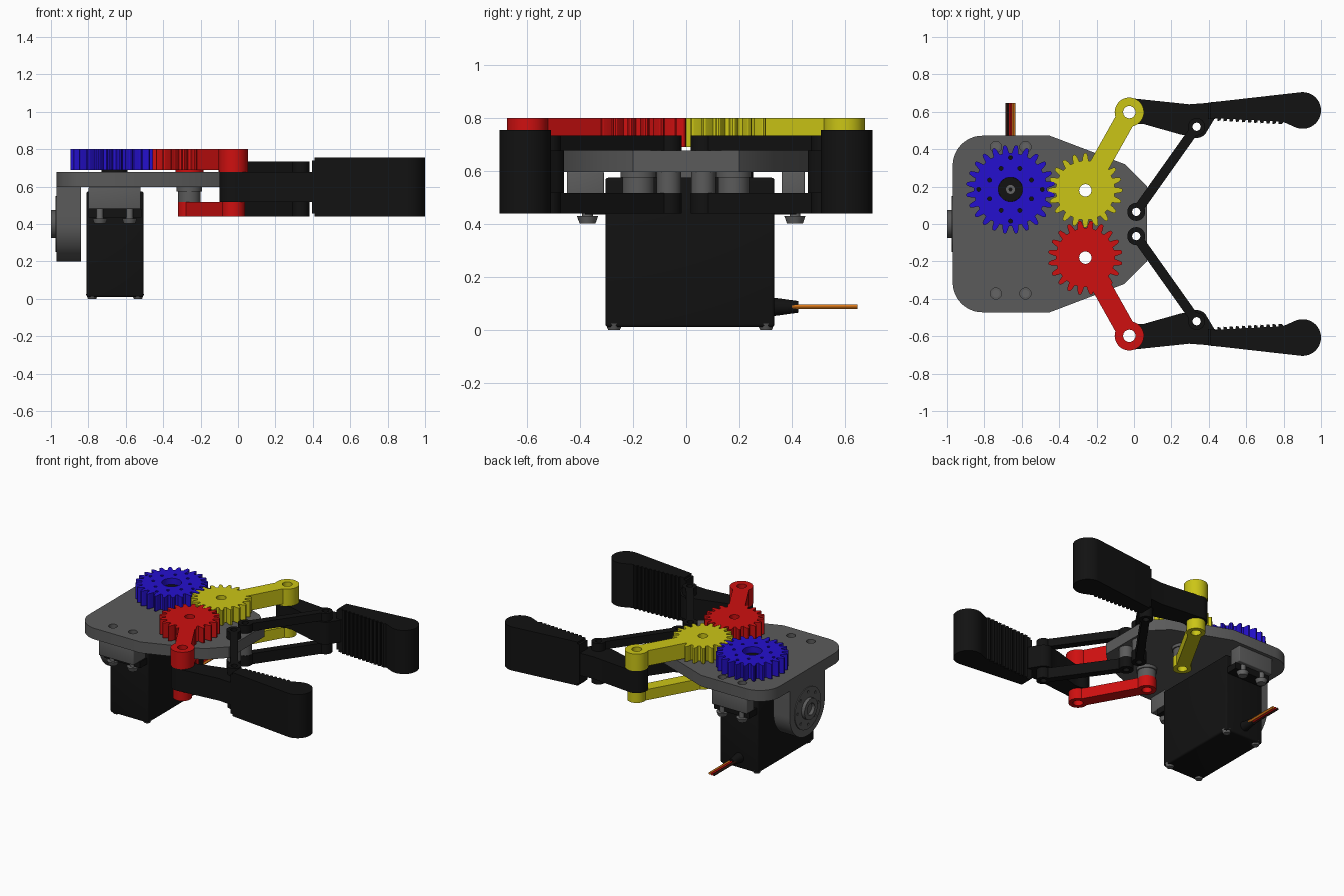
import bpy, bmesh, math
from math import sin, cos, pi, radians
from mathutils import Matrix, Vector

if "Cube" in bpy.data.objects:
    bpy.data.objects.remove(bpy.data.objects["Cube"])

SCENE = bpy.context.scene.collection


def material(name, rgb):
    m = bpy.data.materials.new(name)
    m.diffuse_color = (*rgb, 1)
    m.use_nodes = True
    m.node_tree.nodes["Principled BSDF"].inputs["Base Color"].default_value = m.diffuse_color
    return m


BLACK = material("black plastic", (0.006, 0.006, 0.006))
GREY = material("grey plastic", (0.105, 0.105, 0.105))
STEEL = material("screw grey", (0.13, 0.13, 0.13))
BLUE = material("blue", (0.018, 0.005, 0.62))
YELLOW = material("yellow", (0.60, 0.56, 0.008))
RED = material("red", (0.62, 0.005, 0.005))
ORANGE = material("orange", (0.75, 0.2, 0.01))
BROWN = material("dark brown", (0.03, 0.01, 0.006))

# ---------- helpers ----------
TO_X = Matrix(((0, 0, 1, 0), (1, 0, 0, 0), (0, 1, 0, 0), (0, 0, 0, 1)))  # (u,v,w) -> (y,z,x)


def finish(name, bm, mat, matrix=None):
    if matrix:
        bm.transform(matrix)
    bmesh.ops.recalc_face_normals(bm, faces=bm.faces)
    for f in bm.faces:
        f.smooth = True
    me = bpy.data.meshes.new(name)
    bm.to_mesh(me)
    bm.free()
    me.set_sharp_from_angle(angle=radians(30))
    me.materials.clear()
    me.materials.append(mat)
    ob = bpy.data.objects.new(name, me)
    SCENE.objects.link(ob)
    return ob


def prism(name, loops, z0, z1, mat, matrix=None):
    """Extrude the first outline, the other loops being holes."""
    cu = bpy.data.curves.new(name, 'CURVE')
    cu.dimensions, cu.fill_mode, cu.extrude = '2D', 'BOTH', (z1 - z0) / 2
    for loop in loops:
        sp = cu.splines.new('POLY')
        sp.points.add(len(loop) - 1)
        for p, c in zip(sp.points, loop):
            p.co = (c[0], c[1], 0, 1)
        sp.use_cyclic_u = True
    tmp = bpy.data.objects.new("tmp", cu)
    SCENE.objects.link(tmp)
    dg = bpy.context.evaluated_depsgraph_get()
    me = bpy.data.meshes.new_from_object(tmp.evaluated_get(dg))
    bm = bmesh.new()
    bm.from_mesh(me)
    bpy.data.objects.remove(tmp)
    bpy.data.curves.remove(cu)
    bpy.data.meshes.remove(me)
    bmesh.ops.remove_doubles(bm, verts=bm.verts, dist=1e-5)
    bm.transform(Matrix.Translation((0, 0, (z0 + z1) / 2)))
    return finish(name, bm, mat, matrix)


def arc(c, r, a0, a1, n=16):
    return [(c[0] + r * cos(a0 + (a1 - a0) * i / n), c[1] + r * sin(a0 + (a1 - a0) * i / n))
            for i in range(n + 1)]


def circle(c, r, n=32):
    return arc(c, r, 0, 2 * pi, n)[:-1]


def dogbone(p, q, rp, rq, h):
    """Outline of a bar of half width h with round ends."""
    a = math.atan2(q[1] - p[1], q[0] - p[0])
    fp, fq = math.asin(h / rp), math.asin(h / rq)
    return arc(p, rp, a + fp, a + 2 * pi - fp, 28) + arc(q, rq, a + pi + fq, a + 3 * pi - fq, 28)


def gear(c, teeth, root, tip, phase):
    pts, step = [], 2 * pi / teeth
    for i in range(teeth):
        for f, r in ((-.34, root), (-.25, root + (tip - root) * .5), (-.15, tip - .004), (-.07, tip),
                     (.07, tip), (.15, tip - .004), (.25, root + (tip - root) * .5), (.34, root)):
            a = phase + (i + f) * step
            pts.append((c[0] + r * cos(a), c[1] + r * sin(a)))
    return pts


def box(name, x, y, z, mat, bevel=0.0):
    bm = bmesh.new()
    bmesh.ops.create_cube(bm, size=1)
    size, mid = [[f(a) for a in (x, y, z)] for f in (lambda a: a[1] - a[0], lambda a: sum(a) / 2)]
    bm.transform(Matrix.Translation(mid) @ Matrix.Diagonal((*size, 1)))
    if bevel:
        bmesh.ops.bevel(bm, geom=bm.edges[:], offset=bevel, segments=3, affect='EDGES', profile=.5)
    return finish(name, bm, mat)


def rod(name, a, b, ra, rb, mat, n=24):
    a, b = Vector(a), Vector(b)
    bm = bmesh.new()
    bmesh.ops.create_cone(bm, cap_ends=True, segments=n, radius1=ra, radius2=rb, depth=(b - a).length)
    rot = (b - a).to_track_quat('Z', 'Y').to_matrix().to_4x4()
    return finish(name, bm, mat, Matrix.Translation((a + b) / 2) @ rot)


# ---------- base plate ----------
GX, GY = -0.26, 0.18            # arm gear axis
SERVO = (-0.66, 0.185)          # drive axis
SCREWS = [(x, y) for x in (-.738, -.58) for y in (-.372, .412)]
half = [(.07, .20), (-.05, .32), (-.45, .472)] + arc((-.81, .312), .16, pi / 2, pi, 12)
outline = half + [(x, -y) for x, y in reversed(half)]
holes = [circle(s, .03, 20) for s in SCREWS] + [circle(SERVO, .09)]
for s in (1, -1):
    holes += [circle((GX, s * GY), .033), circle((.012, s * .065), .022, 20)]
prism("base_plate", [outline] + holes, .597, .677, GREY)

# wrist bracket hanging from the back edge, with its bearing
tab = [(.2, .60)] + arc((0, .4), .2, 0, -pi, 28) + [(-.2, .60)]
prism("wrist_bracket", [tab], -.97, -.84, GREY, TO_X)
prism("bearing_ring", [circle((0, .4), .15)] +
      [circle((.118 * cos(k * pi / 4), .4 + .118 * sin(k * pi / 4)), .01, 10) for k in range(8)],
      -.976, -.965, GREY, TO_X)
prism("bearing_hub", [circle((0, .4), .075), circle((0, .4), .042)], -1.0, -.97, GREY, TO_X)

# ---------- servo motor ----------
box("servo_body", (-.81, -.505), (-.305, .335), (.01, .575), BLACK, .012)
box("servo_ears", (-.80, -.515), (-.382, .418), (.435, .48), BLACK)
box("mount_block_front", (-.80, -.52), (-.45, -.31), (.48, .598), GREY, .006)
box("mount_block_rear", (-.80, -.52), (.362, .45), (.48, .598), GREY, .006)
for x, y in SCREWS:
    rod("mount_screw_shank", (x, y, .42), (x, y, .60), .02, .02, STEEL)
    rod("mount_screw_head", (x, y, .402), (x, y, .43), .03, .04, STEEL)
for x in (-.78, -.535):
    for y in (-.272, .303):
        rod("case_screw", (x, y, 0), (x, y, .025), .022, .033, STEEL)
rod("servo_shaft", (*SERVO, .57), (*SERVO, .70), .07, .07, BLACK)

# cable
rod("strain_relief", (-.66, .33, .087), (-.66, .425, .087), .035, .022, BLACK)
for dx, m in ((-.017, BROWN), (0, RED), (.017, ORANGE)):
    rod("cable_wire", (-.66 + dx, .40, .087), (-.66 + dx, .648, .087), .009, .009, m, 12)

# ---------- drive gear ----------
dots = [(d * cos(k * pi / 2) - t * sin(k * pi / 2), d * sin(k * pi / 2) + t * cos(k * pi / 2))
        for k in range(4) for d, t in ((.112, -.05), (.112, .05), (.17, 0))]
prism("drive_gear", [gear(SERVO, 24, .195, .237, pi / 24), circle(SERVO, .065)] +
      [circle((SERVO[0] + x, SERVO[1] + y), .011, 10) for x, y in dots], .69, .80, BLUE)
prism("servo_horn", [circle(SERVO, .18), circle(SERVO, .02, 16)], .695, .70, BLACK)
prism("horn_hub", [circle(SERVO, .0645), circle(SERVO, .02, 16)], .677, .755, BLACK)
prism("horn_screw", [circle(SERVO, .024, 20), circle(SERVO, .009, 6)], .72, .76, STEEL)

# ---------- two mirrored jaws ----------
for s, side, col in ((1, "left", YELLOW), (-1, "right", RED)):
    axis, elbow = (GX, s * GY), (-.025, s * .598)
    inner, knuckle = (.012, s * .065), (.335, s * .52)
    bore = circle(axis, .033)
    pin = circle(elbow, .033)

    # toothed arm on top, plain arm below
    prism(side + "_arm_gear", [gear(axis, 20, .158, .199, 0 if s > 0 else pi / 20), bore], .69, .80, col)
    prism(side + "_upper_arm", [dogbone(axis, elbow, .13, .078, .053), bore, pin], .69, .80, col)
    prism(side + "_gear_hub", [circle(axis, .075), bore], .677, .69, col)
    prism(side + "_elbow_hub", [circle(elbow, .078), pin], .677, .69, col)
    prism(side + "_lower_arm", [dogbone(axis, elbow, .062, .062, .045), bore, pin], .44, .517, col)

    # standoffs under the plate
    prism(side + "_arm_post", [circle(axis, .06), bore], .517, .60, GREY)
    prism(side + "_arm_post_collar", [circle(axis, .068), bore], .575, .60, GREY)
    prism(side + "_link_post", [circle(inner, .046), circle(inner, .022, 20)], .517, .60, GREY)

    # pair of parallel links
    bar = [dogbone(inner, knuckle, .048, .046, .026), circle(inner, .022, 20), circle(knuckle, .022, 20)]
    prism(side + "_upper_link", bar, .678, .735, BLACK)
    prism(side + "_lower_link", bar, .44, .517, BLACK)

    # finger root between the links
    root = (arc((-.025, .598), .075, radians(82), radians(300), 20) +
            [(.05, .535), (.25, .478)] + arc((.335, .52), .06, radians(235), radians(335), 10) +
            [(.43, .562), (.50, .575), (.50, .655), (.295, .64)])
    prism(side + "_finger_root", [[(x, s * y) for x, y in root], pin, circle(knuckle, .022, 20)],
          .517, .677, BLACK)

    # gripping pad with serrated inner side and round tip
    def pad(x0):
        pts = [(x0, .65)] + arc((.902, .607), .098, radians(97), radians(-112), 24) + [(.80, .545)]
        n = 11
        for i in range(n):
            x = .79 - i * .36 / n
            y = .535 + (.79 - x) * .055
            pts += [(x, y), (x - .016, y - .002), (x - .018, y + .013), (x - .03, y + .013)]
        return [(x, s * y) for x, y in pts + [(x0, .562)]]
    prism(side + "_grip_pad", [pad(.41)], .44, .755, BLACK)
    prism(side + "_grip_pad_edge", [[(x, s * y) for x, y in
          ((.395, .649), (.45, .655), (.45, .57), (.395, .562))]], .455, .74, BLACK)
